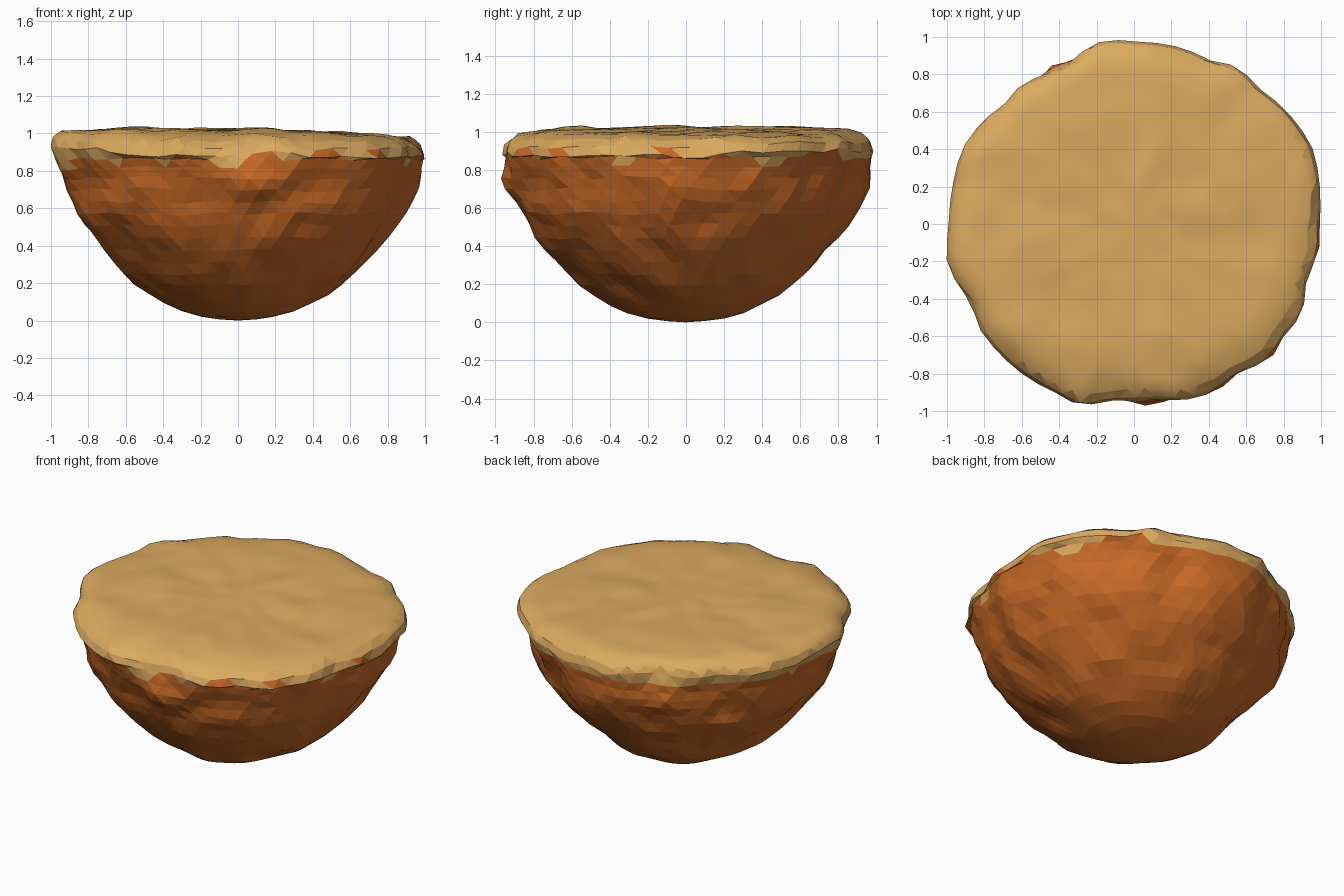
import bpy, bmesh, math
from mathutils import Vector, noise

if "Cube" in bpy.data.objects:
    bpy.data.objects.remove(bpy.data.objects["Cube"])

SEG = 60

# Lumpy rim outline seen from above
OUTLINE = [(.99, 0), (.985, -.03), (.975, .33), (.95, .42), (.8, .62), (.66, .73), (.56, .84), (.4, .875),
           (.28, .935), (0, .975), (-.14, .985), (-.25, .95), (-.33, .86), (-.47, .8),
           (-.6, .75), (-.7, .63), (-.8, .56), (-.92, .4), (-.97, .2), (-.99, 0), (-1, -.22),
           (-.87, -.42), (-.82, -.57), (-.6, -.8), (-.4, -.91), (-.3, -.97), (-.1, -.94),
           (.07, -.935), (.2, -.94), (.28, -.94), (.45, -.89), (.55, -.8), (.74, -.71), (.8, -.6),
           (.9, -.48), (.92, -.3), (1, -.09)]
POLAR = sorted((math.atan2(y, x) % math.tau, math.hypot(x, y)) for x, y in OUTLINE)
POLAR.append((math.tau, POLAR[0][1]))

# Bowl profile (radius, height), bottom to top centre
PROFILE = [(.1, .006), (.2, .02), (.3, .05), (.39, .09), (.47, .138), (.55, .195), (.62, .255),
           (.68, .315), (.74, .38), (.79, .44), (.835, .505), (.875, .57), (.905, .635),
           (.93, .7), (.95, .76), (.965, .815), (.98, .865), (1, .92), (.985, .965),
           (.94, 1.0), (.87, 1.015), (.78, 1.02), (.68, 1.02), (.58, 1.02), (.48, 1.02),
           (.38, 1.02), (.28, 1.02), (.18, 1.02), (.09, 1.02)]
RIM = 17

# Bulges and hollows on the bowl: place, reach, radial push
BULGES = [((.92, 0, .62), .3, .04), ((-.72, 0, .33), .25, -.025), ((0, .88, .6), .3, .025),
          ((.07, -.95, .74), .13, .06), ((-.41, .83, .78), .13, .05)]


def rim_radius(a):
    for (a0, r0), (a1, r1) in zip(POLAR, POLAR[1:]):
        if a0 <= a <= a1:
            return r0 + (r1 - r0) * (a - a0) / (a1 - a0)
    return POLAR[0][1]


def rough(p, scale, seed):
    return noise.noise(p * scale + Vector((seed, seed * 2, seed * 3)))


def point(ring, i):
    r, z = PROFILE[ring]
    # rings twist as they rise, so no straight seams show
    a = (math.tau * (i + ring * .4) / SEG) % math.tau
    d = Vector((math.cos(a), math.sin(a), 0))
    p = d * r + Vector((0, 0, z))
    # the outline applies fully at the rim and fades down the bowl
    k = min(1, max(0, (z - .5) / .42))
    r *= 1 + (rim_radius(a) - 1) * k - .015 * (1 - k)
    if ring < RIM:
        fade = min(1, (RIM - ring) / 3) * min(1, r * 2)
        r += (.035 * rough(p, 3, 5) + .03 * rough(p, 6, 9)) * fade
        z += .025 * rough(p, 5, 2) * min(1, r)
        for place, reach, push in BULGES:
            r += push * math.exp(-((p - Vector(place)).length / reach) ** 2)
    else:
        z += .012 * rough(p, 3, 4) + .016 * rough(p, 6, 8)
        if ring <= RIM + 2:
            r += .02 * rough(p, 6, 6) * (ring - RIM) / 2
            z += .03 * rough(p, 5, 7)
        # the top droops to the right and at the front edge
        z -= .05 * max(0, p.x - .15) + .12 * max(0, -p.y - .65)
    return d * r + Vector((0, 0, max(z, .003)))


def material(name, color):
    m = bpy.data.materials.new(name)
    m.diffuse_color = (*color, 1)
    m.use_nodes = True
    m.node_tree.nodes["Principled BSDF"].inputs["Base Color"].default_value = m.diffuse_color
    return m


# Rings of the rough half ball with its flat cut top
bm = bmesh.new()
rings = [[bm.verts.new(point(k, i)) for i in range(SEG)] for k in range(len(PROFILE))]
bottom = bm.verts.new((0, 0, 0))
top = bm.verts.new((0, 0, 1.02))
for k in range(len(rings) - 1):
    for i in range(SEG):
        j = (i + 1) % SEG
        bm.faces.new((rings[k][i], rings[k][j], rings[k + 1][j], rings[k + 1][i]))
for i in range(SEG):
    j = (i + 1) % SEG
    bm.faces.new((bottom, rings[0][j], rings[0][i]))
    bm.faces.new((top, rings[-1][i], rings[-1][j]))
bmesh.ops.triangulate(bm, faces=bm.faces[:])

# Ragged lower edge of the pale top, smooth on the cut face only
for f in bm.faces:
    c = f.calc_center_median()
    edge = .87 + .09 * rough(Vector((c.x, c.y, 0)), 5, 3)
    f.material_index = int(c.z > edge)
    f.smooth = c.z > .95

mesh = bpy.data.meshes.new("half_shell")
bm.to_mesh(mesh)
bm.free()
mesh.materials.append(material("brown_crust", (.58, .145, .02)))
mesh.materials.append(material("pale_top", (.71, .4, .115)))
shell = bpy.data.objects.new("half_shell", mesh)
bpy.context.collection.objects.link(shell)
